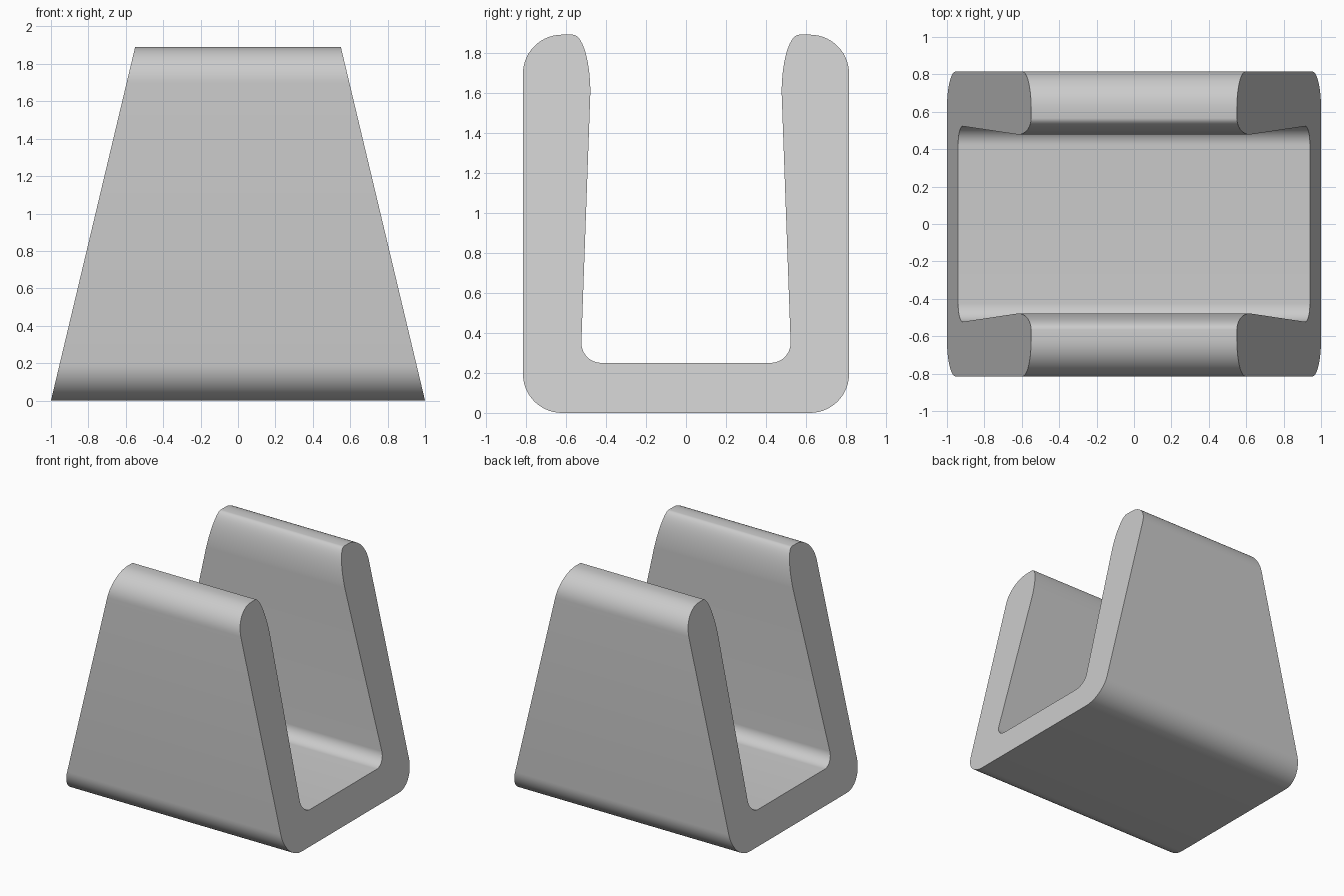
import bpy
import bmesh
from math import cos, sin, pi, radians

cube = bpy.data.objects.get("Cube")
if cube:
    bpy.data.objects.remove(cube, do_unlink=True)

HEIGHT = 1.89
BASE_HALF, TOP_HALF = 1.0, 0.55


def arc(cy, cz, ry, rz, start, end, steps=14):
    """Points along an elliptical arc, angles in degrees."""
    angles = [radians(start + (end - start) * i / steps) for i in range(steps + 1)]
    return [(cy + ry * cos(a), cz + rz * sin(a)) for a in angles]


# Half of the U section: outer corner, outer lip, inner lip, inner corner
outer, fillet = 0.195, 0.1
half = arc(0.815 - outer, outer, outer, outer, -90, 0)
half += arc(0.815 - outer, HEIGHT - outer, outer, outer, 0, 90)
half += arc(0.565, 1.6, 0.087, HEIGHT - 1.6, 90, 180)
half += arc(0.423, 0.25 + fillet, fillet, fillet, 0, -90)
profile = half + [(-y, z) for y, z in reversed(half)]

# Sweep the section across x, with the ends leaning inwards
bm = bmesh.new()


def section(side):
    return [bm.verts.new((side * (BASE_HALF + (TOP_HALF - BASE_HALF) * z / HEIGHT), y, z))
            for y, z in profile]


left, right = section(1), section(-1)
bm.faces.new(left)
bm.faces.new(list(reversed(right)))
for i in range(len(profile)):
    j = (i + 1) % len(profile)
    bm.faces.new((left[j], left[i], right[i], right[j]))
bmesh.ops.recalc_face_normals(bm, faces=bm.faces)

mesh = bpy.data.meshes.new("u_shaped_holder")
bm.to_mesh(mesh)
bm.free()
holder = bpy.data.objects.new("u_shaped_holder", mesh)
bpy.context.collection.objects.link(holder)

# Plain grey finish
grey = bpy.data.materials.new("light_grey")
grey.use_nodes = True
color = (0.6, 0.6, 0.6, 1.0)
grey.diffuse_color = color
grey.node_tree.nodes["Principled BSDF"].inputs["Base Color"].default_value = color
mesh.materials.append(grey)

# Smooth rounded corners, crisp end faces
bpy.ops.object.select_all(action='DESELECT')
holder.select_set(True)
bpy.context.view_layer.objects.active = holder
bpy.ops.object.shade_smooth_by_angle(angle=pi / 6)
